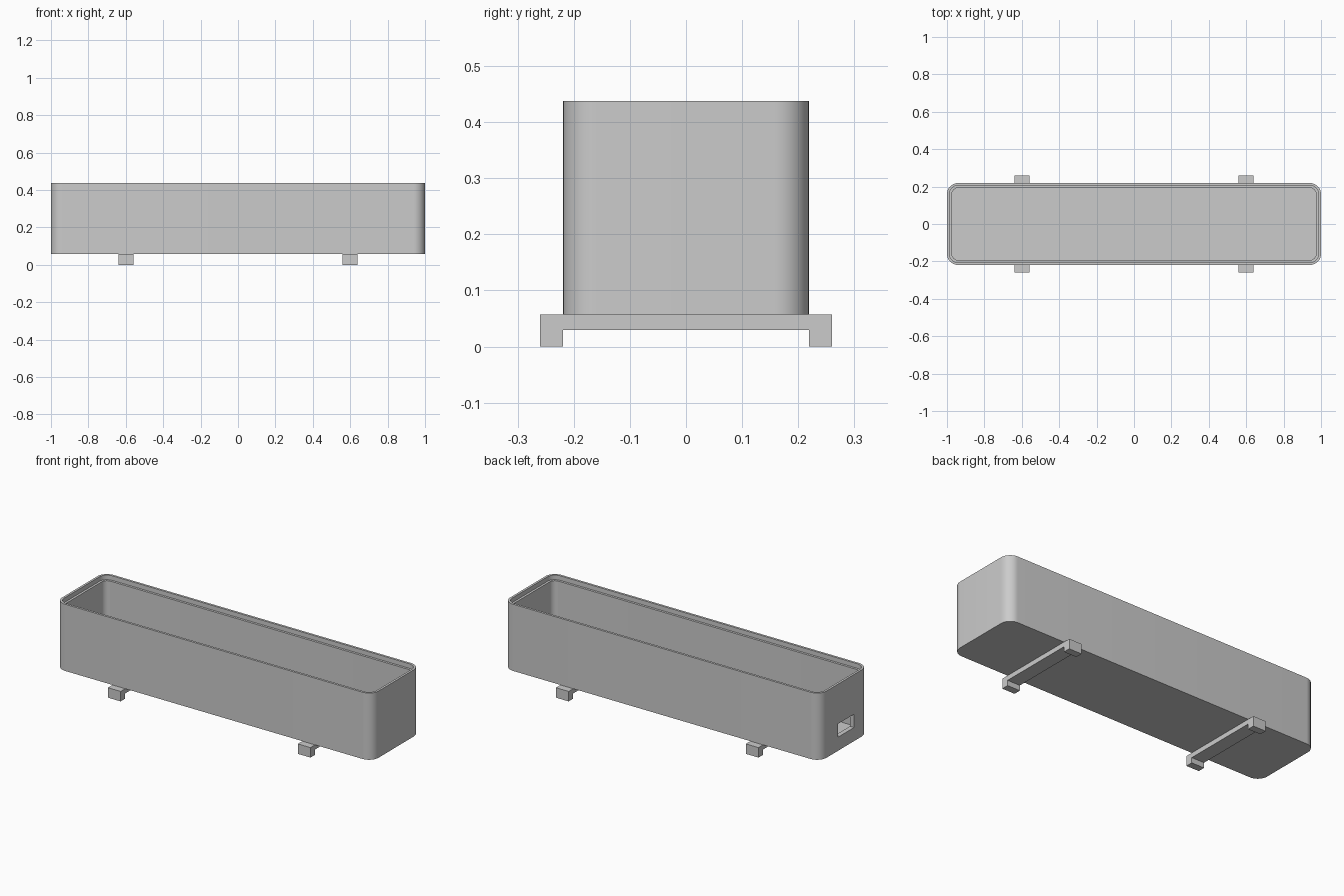
import bpy
import bmesh
from math import cos, sin, pi, radians

cube = bpy.data.objects.get("Cube")
if cube:
    bpy.data.objects.remove(cube, do_unlink=True)

grey = bpy.data.materials.new("plain grey")
grey.use_nodes = True
colour = (0.6, 0.6, 0.6, 1)
grey.diffuse_color = colour
grey.node_tree.nodes["Principled BSDF"].inputs["Base Color"].default_value = colour

HALF_X, HALF_Y, RADIUS = 1.0, 0.219, 0.06
BASE, TOP = 0.057, 0.438
WALL, LIP = 0.026, 0.013


def finish(bm, name):
    bmesh.ops.recalc_face_normals(bm, faces=bm.faces)
    mesh = bpy.data.meshes.new(name)
    bm.to_mesh(mesh)
    bm.free()
    mesh.materials.append(grey)
    obj = bpy.data.objects.new(name, mesh)
    bpy.context.collection.objects.link(obj)
    return obj


def rounded_ring(bm, inset, z, steps=12):
    """Ring of vertices around a rounded rectangle."""
    r = RADIUS - inset
    ring = []
    for i, (sx, sy) in enumerate([(1, 1), (-1, 1), (-1, -1), (1, -1)]):
        for k in range(steps + 1):
            a = (i + k / steps) * pi / 2
            ring.append(bm.verts.new((sx * (HALF_X - RADIUS) + r * cos(a),
                                      sy * (HALF_Y - RADIUS) + r * sin(a), z)))
    return ring


def extrude_profile(name, profile, x, width):
    """Solid from a closed y-z profile, centred on x."""
    bm = bmesh.new()
    face = bm.faces.new([bm.verts.new((x - width / 2, y, z)) for y, z in profile])
    new = bmesh.ops.extrude_face_region(bm, geom=[face])["geom"]
    verts = [v for v in new if isinstance(v, bmesh.types.BMVert)]
    bmesh.ops.translate(bm, verts=verts, vec=(width, 0, 0))
    return finish(bm, name)


# Open trough: outer wall, stepped rim, inner wall and floor
bm = bmesh.new()
levels = [(0, BASE), (0, TOP), (LIP, TOP), (LIP, TOP - 0.026),
          (WALL, TOP - 0.026), (WALL, BASE + 0.028)]
rings = [rounded_ring(bm, inset, z) for inset, z in levels]
for low, high in zip(rings, rings[1:]):
    for i in range(len(low)):
        j = (i + 1) % len(low)
        bm.faces.new((low[i], low[j], high[j], high[i]))
bm.faces.new(rings[0])
bm.faces.new(rings[-1])
trough = finish(bm, "trough")

# Rectangular port through one end wall
port = [(-0.088, 0.135), (0.055, 0.135), (0.055, 0.211), (-0.088, 0.211)]
cutter = extrude_profile("port_cutter", port, -HALF_X, 0.12)
cutter.hide_render = True
cut = trough.modifiers.new("port", 'BOOLEAN')
cut.object = cutter
cut.operation = 'DIFFERENCE'
cut.solver = 'EXACT'
bpy.context.view_layer.objects.active = trough
trough.select_set(True)
bpy.ops.object.modifier_apply(modifier="port")
bpy.data.objects.remove(cutter, do_unlink=True)
bpy.ops.object.shade_smooth_by_angle(angle=radians(30))

# Cross bars with a downturned foot at each end
half_bar = [(HALF_Y, 0.03), (HALF_Y, 0), (0.26, 0), (0.26, BASE)]
bar_profile = half_bar + [(-y, z) for y, z in reversed(half_bar)]
for side, x in (("left", 0.6), ("right", -0.6)):
    extrude_profile(side + "_support_bar", bar_profile, x, 0.08)
